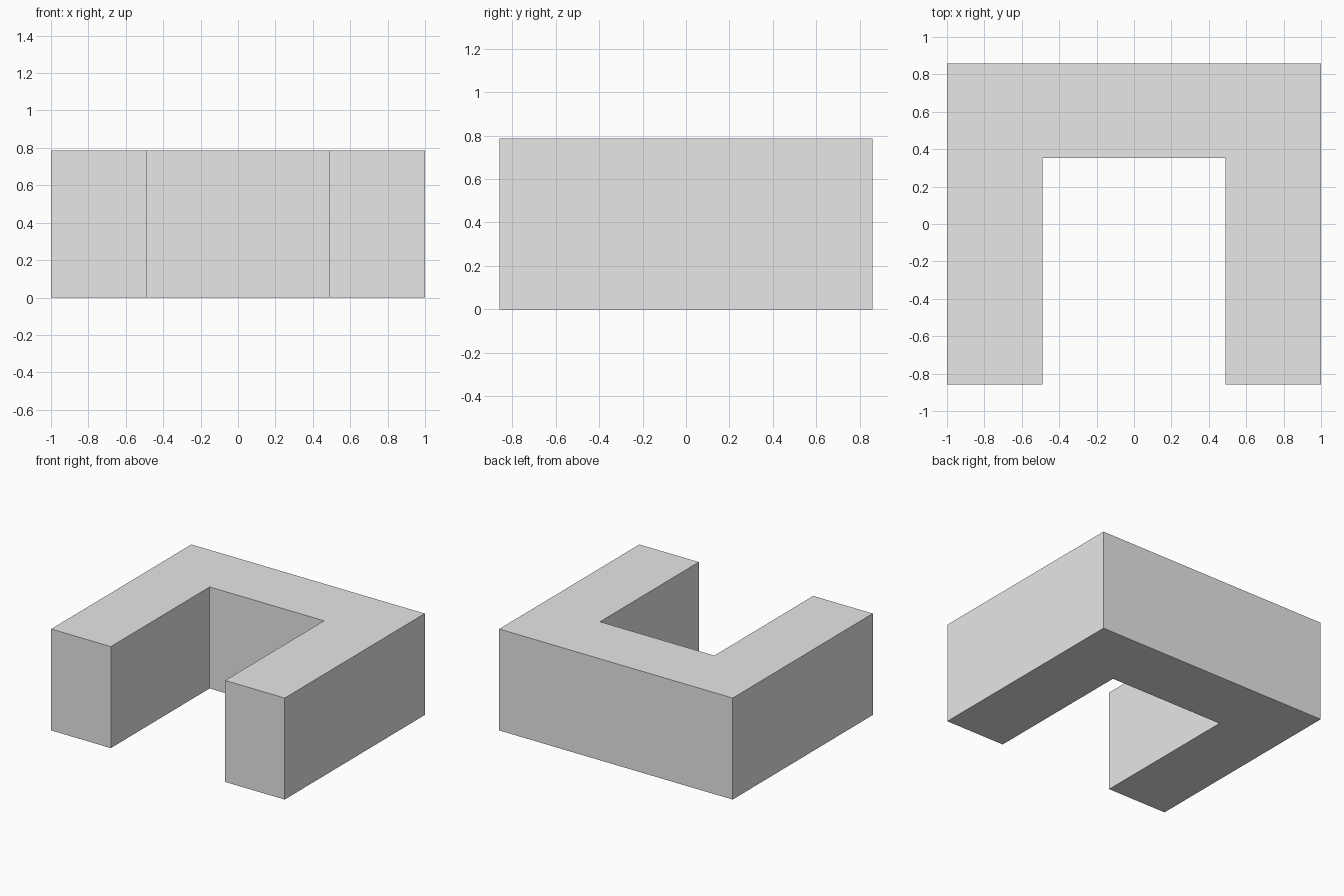
import bpy
import bmesh

cube = bpy.data.objects.get("Cube")
if cube:
    bpy.data.objects.remove(cube, do_unlink=True)

# Plain grey material
grey = bpy.data.materials.new("light_grey")
grey.use_nodes = True
colour = (0.8, 0.8, 0.8, 1)
grey.diffuse_color = colour
grey.node_tree.nodes["Principled BSDF"].inputs["Base Color"].default_value = colour

# Overall dimensions
half_width, half_depth, height = 1.0, 0.857, 0.786
inner_x, inner_y = 0.49, 0.353

# U-shaped footprint, open to the front: right half mirrored to the left
half = [(half_width, half_depth), (half_width, -half_depth),
        (inner_x, -half_depth), (inner_x, inner_y)]
outline = half + [(-x, y) for x, y in reversed(half)]

# Extrude the footprint into a solid block
bm = bmesh.new()
base = bm.faces.new([bm.verts.new((x, y, 0)) for x, y in outline])
top = bmesh.ops.extrude_face_region(bm, geom=[base], use_keep_orig=True)["geom"]
bmesh.ops.translate(bm, vec=(0, 0, height),
                    verts=[v for v in top if isinstance(v, bmesh.types.BMVert)])
bmesh.ops.recalc_face_normals(bm, faces=bm.faces)

mesh = bpy.data.meshes.new("u_shaped_block")
bm.to_mesh(mesh)
bm.free()
mesh.materials.append(grey)
block = bpy.data.objects.new("u_shaped_block", mesh)
bpy.context.collection.objects.link(block)
